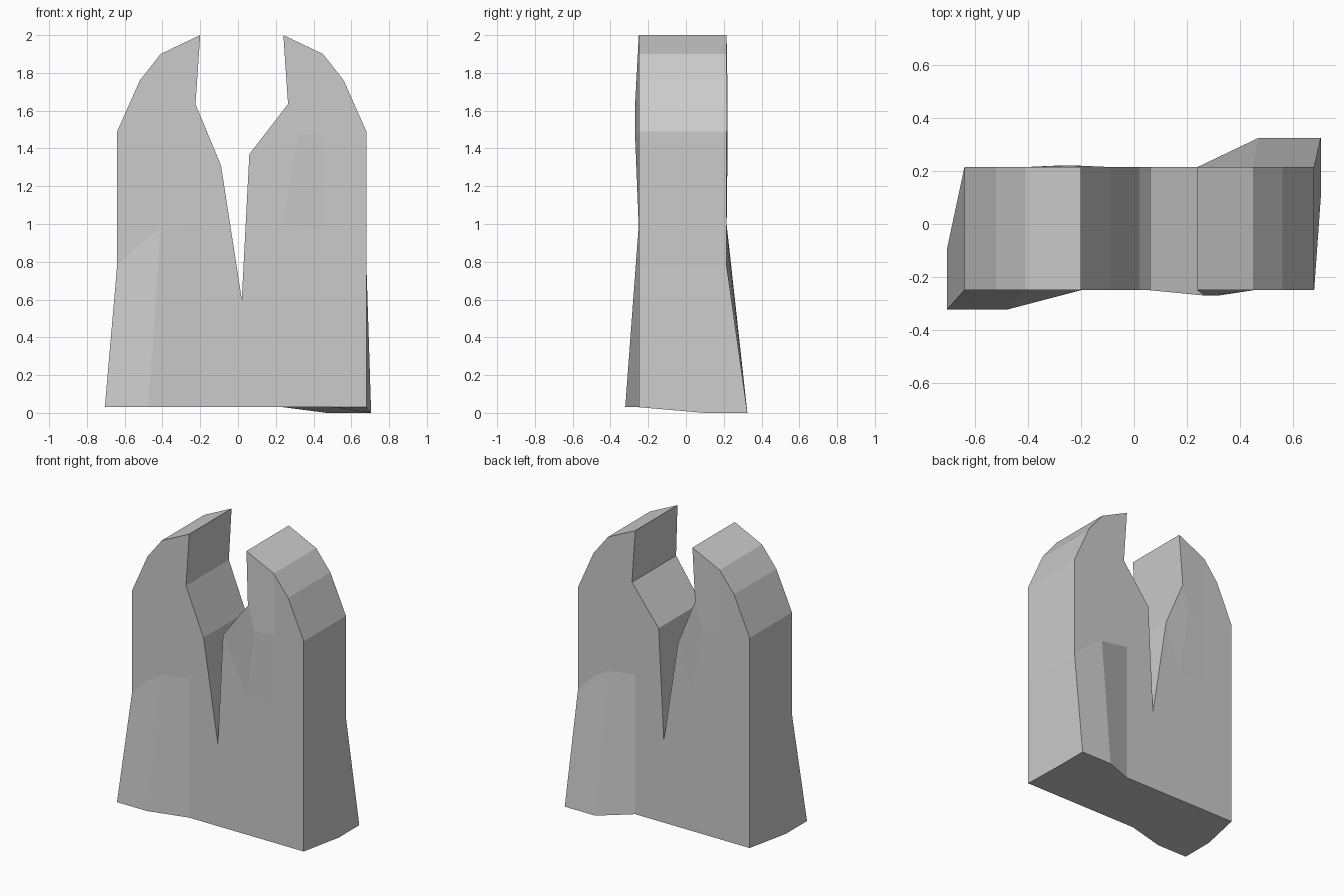
import bpy, bmesh

if "Cube" in bpy.data.objects:
    bpy.data.objects.remove(bpy.data.objects["Cube"])

CX, FRONT, BACK = 0.02, -0.25, 0.215

# one half of the slab outline and its facet points: (distance from split, height)
HALF = {
    'corner': (.66, .03), 'foot': (.49, .03), 'inner': (.22, .03), 'mid': (0, .03),
    'hip': (.66, .78), 'hip2': (.54, .9), 'hip3': (.43, .97), 'hip4': (.22, 1.0),
    'shoulder': (.66, 1.49), 'arc1': (.54, 1.76), 'arc2': (.43, 1.9), 'tip': (.22, 2.0),
    'notch': (.245, 1.635), 'root': (0, .6), 'bulge': (.30, 1.47), 'flat': (.43, 1.47),
}
FACETS = [
    'corner foot hip3 hip2 hip', 'foot inner hip4 hip3',
    'inner root hip4', 'inner mid root',
    'hip hip2 arc1 shoulder', 'hip2 hip3 flat arc2 arc1',
    'hip3 hip4 bulge flat', 'hip4 root crack', 'hip4 crack notch bulge',
    'bulge notch tip arc2 flat',
]
RIM = 'hip shoulder arc1 arc2 tip notch crack root'.split()


def half_points(bm, s, side):
    """Points of the left (s=-1) or right half on the front (side=-1) or back."""
    pts = dict(HALF, crack=(.11, 1.31) if s < 0 else (.04, 1.37))
    out = {}
    for name, (dx, z) in pts.items():
        y = FRONT if side < 0 else BACK
        if s == side and name in ('corner', 'foot'):      # flared base corner
            y = -.322 if side < 0 else .325
            z = .03 if s < 0 else 0
            if name == 'corner':
                dx = .725 if s < 0 else .685
            else:
                dx = .495 if s < 0 else .45
        if s != side and name in ('notch', 'bulge'):      # slight bulge by the crack
            y += side * (.02 if side < 0 else .006)
        out[name] = bm.verts.new((CX + s * dx, y, z))
    return out


bm = bmesh.new()
for s in (-1, 1):
    f, b = half_points(bm, s, -1), half_points(bm, s, 1)
    # broad front and back faces
    for pts in (f, b):
        for facet in FACETS:
            bm.faces.new([pts[n] for n in facet.split()])
    # rim through the thickness, including the crack walls
    for m, n in zip(RIM, RIM[1:]):
        bm.faces.new((f[m], f[n], b[n], b[m]))
    # flared side wall and underside
    edge = bm.verts.new((-.705, -.09, .03) if s < 0 else (.705, .1, 0))
    bm.faces.new((f['hip'], f['corner'], edge, b['corner'], b['hip']))
    bm.faces.new((f['corner'], f['foot'], b['foot'], b['corner'], edge))
    for m, n in (('foot', 'inner'), ('inner', 'mid')):
        bm.faces.new((f[m], f[n], b[n], b[m]))

bmesh.ops.remove_doubles(bm, verts=bm.verts, dist=1e-4)
bmesh.ops.recalc_face_normals(bm, faces=bm.faces)
mesh = bpy.data.meshes.new('split_stone_slab')
bm.to_mesh(mesh)
bm.free()
slab = bpy.data.objects.new('split_stone_slab', mesh)
bpy.context.collection.objects.link(slab)
